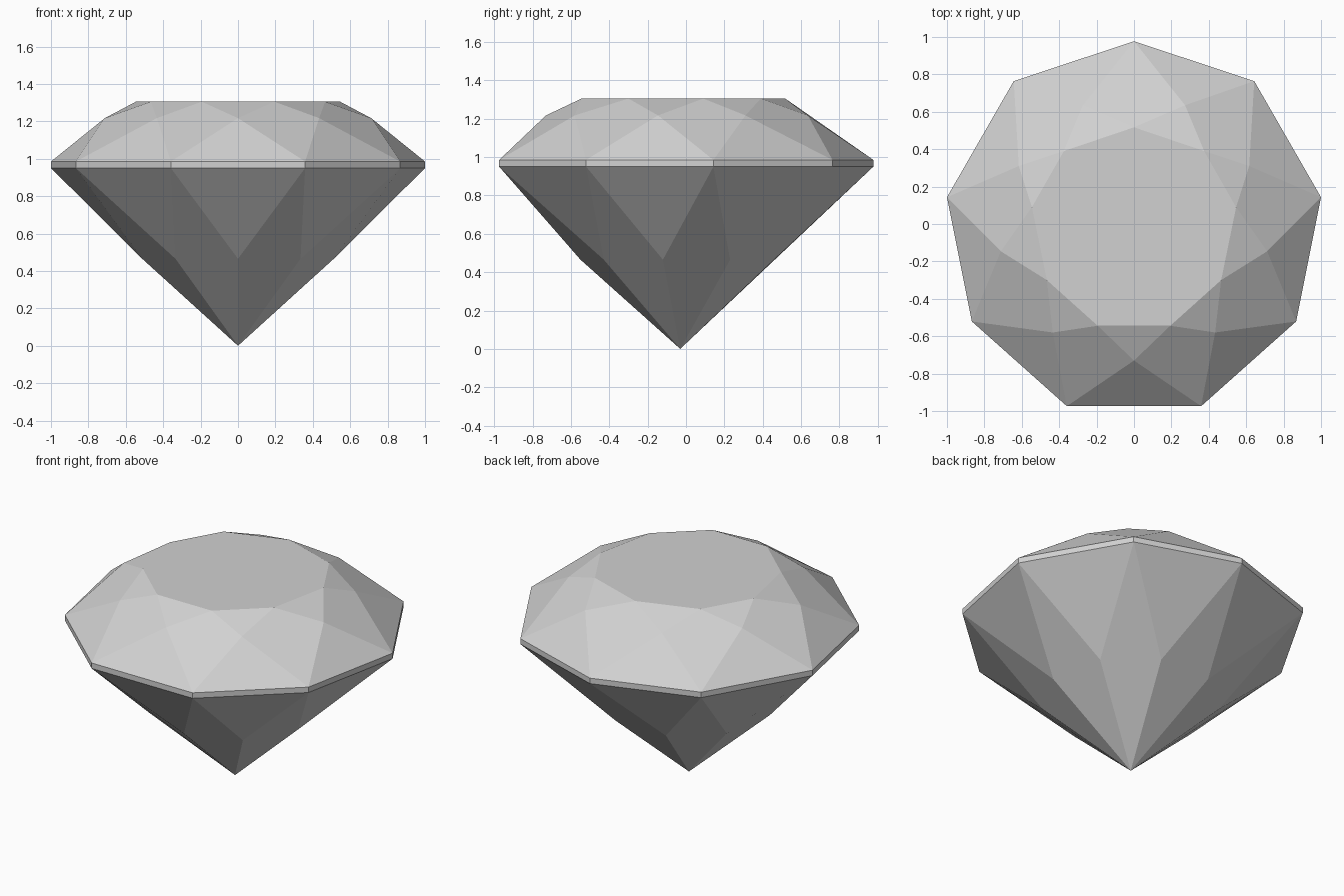
import bpy
import bmesh
import math

cube = bpy.data.objects.get("Cube")
if cube:
    bpy.data.objects.remove(cube, do_unlink=True)

SIDES = 9
CENTRE_Y = -0.03

# One flat grey for the whole stone
grey = bpy.data.materials.new("stone_grey")
colour = (0.64, 0.64, 0.64, 1.0)
grey.diffuse_color = colour
grey.use_nodes = True
for node in grey.node_tree.nodes:
    if node.type == "BSDF_PRINCIPLED":
        node.inputs["Base Color"].default_value = colour


def mirrored(half):
    """Close a ring from its +x half; points on x = 0 are kept once."""
    return half + [(-x, y) for x, y in reversed(half) if x > 0]


bm = bmesh.new()


def ring(points, z):
    return [bm.verts.new((x, y, z)) for x, y in points]


# Outlines, running from the back round the +x side to the front
girdle = mirrored([(0, 0.977), (0.643, 0.764), (1, 0.143),
                   (0.867, -0.521), (0.359, -0.974)])
table = mirrored([(0, 0.517), (0.375, 0.39), (0.546, 0.09),
                  (0.466, -0.30), (0.194, -0.544)])
shoulder = mirrored([(0.273, 0.635), (0.616, 0.31), (0.712, -0.146),
                     (0.434, -0.58), (0, -0.73)])
angles = [math.radians(360 * (i + 0.5) / SIDES) for i in range(SIDES)]
lower = [(0.52 * math.sin(a), CENTRE_Y + 0.52 * math.cos(a)) for a in angles]

table_v = ring(table, 1.305)
shoulder_v = ring(shoulder, 1.217)
girdle_top = ring(girdle, 0.985)
girdle_base = ring(girdle, 0.95)
lower_v = ring(lower, 0.465)
tip = bm.verts.new((0, CENTRE_Y, 0))

# Facets: table, crown, girdle band and pavilion
bm.faces.new(table_v)
for i in range(SIDES):
    j = (i + 1) % SIDES
    bm.faces.new((table_v[i], table_v[j], shoulder_v[i]))
    bm.faces.new((table_v[i], shoulder_v[i], girdle_top[i], shoulder_v[i - 1]))
    bm.faces.new((shoulder_v[i], girdle_top[j], girdle_top[i]))
    bm.faces.new((girdle_top[i], girdle_top[j], girdle_base[j], girdle_base[i]))
    bm.faces.new((girdle_base[i], girdle_base[j], lower_v[i]))
    bm.faces.new((girdle_base[i], lower_v[i], tip, lower_v[i - 1]))
bmesh.ops.recalc_face_normals(bm, faces=bm.faces[:])

mesh = bpy.data.meshes.new("cut_gemstone")
bm.to_mesh(mesh)
bm.free()
mesh.materials.append(grey)
gem = bpy.data.objects.new("cut_gemstone", mesh)
bpy.context.collection.objects.link(gem)
